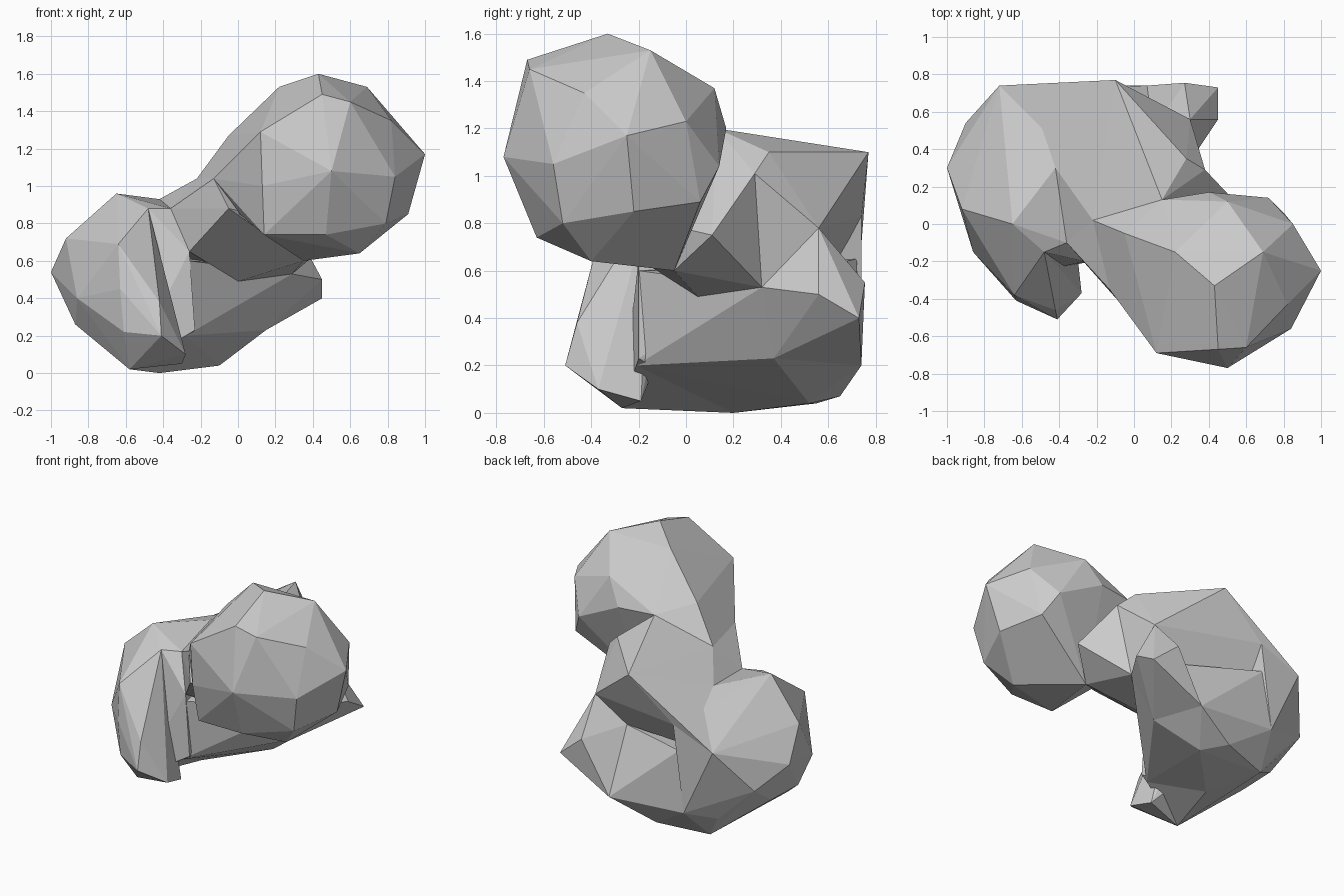
import bpy, bmesh

if "Cube" in bpy.data.objects:
    bpy.data.objects.remove(bpy.data.objects["Cube"])


def faceted(name, points):
    """Make a flat-faced solid wrapped around a few corner points."""
    bm = bmesh.new()
    for p in points:
        bm.verts.new(p)
    hull = bmesh.ops.convex_hull(bm, input=bm.verts[:])
    inner = [v for v in hull["geom_interior"] if isinstance(v, bmesh.types.BMVert)]
    bmesh.ops.delete(bm, geom=inner, context="VERTS")
    bmesh.ops.dissolve_limit(bm, angle_limit=0.06, verts=bm.verts[:], edges=bm.edges[:])
    bmesh.ops.recalc_face_normals(bm, faces=bm.faces[:])
    mesh = bpy.data.meshes.new(name)
    bm.to_mesh(mesh)
    bm.free()
    obj = bpy.data.objects.new(name, mesh)
    bpy.context.collection.objects.link(obj)
    return obj


# corners shared by neighbouring parts
saddle = (-.22, .02, 1.04)
shoulder = (.15, .13, 1.2)
throat = (-.26, -.2, .65)
under_neck = (0, .05, .49)
neck_side = (.38, .29, 1.01)
neck_front = (-.13, -.35, 1.04)
neck_low = (.29, .32, .53)
back_edge = (.3, .56, .78)
back_inner = (.1, .5, .6)
back_left = (-.42, .74, .83)
back_corner = (-.72, .74, .71)
valley = (-.42, .3, .93)
valley_front = (-.36, -.1, .88)
belly = (-.42, .2, 0)
belly_back = (-.57, .55, .04)
belly_side = (.15, .37, .23)
heel = (.07, .74, .2)
toe = (-.58, -.27, .02)
chin = (.35, -.05, .6)
lobe_front = (-.86, -.15, .4)
lobe_rim = (-.92, .08, .72)
lobe_top = (-.65, 0, .96)
lobe_brow = (-.48, -.15, .88)

# big rounded upper knob
faceted("upper_knob", [
    (.43, -.33, 1.6), (.22, -.15, 1.53), (.69, -.15, 1.53),
    (.45, -.67, 1.49), (.6, -.66, 1.45), (.82, -.43, 1.35),
    (1, -.25, 1.17), (.85, .0, 1.23), (.5, .12, 1.37), shoulder, saddle,
    (-.05, -.05, 1.27), neck_front, (.12, -.69, 1.29),
    (.13, -.68, 1.0), (.5, -.77, 1.08), (.84, -.56, 1.05),
    (.91, -.22, .85), (.14, -.63, .74), (.47, -.63, .74),
    (.79, -.52, .8), (.65, -.4, .64), chin,
    (.72, .14, 1.04), (.8, .06, .89), (.4, .17, 1.2)])

# neck joining the knob to the body
faceted("neck", [
    neck_front, throat, saddle, shoulder, chin, (-.05, -.45, .88),
    valley_front, neck_side, neck_low, under_neck, (.55, .11, .75)])

# sloping back
faceted("back", [
    saddle, shoulder, (-.1, .77, 1.1), (.28, .35, 1.1), neck_side, back_edge,
    back_left, back_corner, valley, valley_front, throat, under_neck,
    neck_low, back_inner])

# rounded lobe on the left
faceted("left_lobe", [
    (-1, .3, .54), (-.9, .54, .42), back_corner, lobe_rim, lobe_top, lobe_brow,
    valley, valley_front, back_left, lobe_front, (-.87, .02, .26),
    (-.86, .3, .26), (-.66, .6, .19), (-.5, .74, .24), toe, belly, belly_back,
    throat, (-.23, -.2, .23)])

# pointed claw at the front of the lobe
faceted("front_claw", [
    (-.64, -.38, .69), (-.63, -.41, .45), (-.61, -.41, .22), (-.41, -.51, .2),
    (-.28, -.37, .1), (-.42, -.46, .38), toe, lobe_front, lobe_rim, lobe_top,
    lobe_brow, (-.43, -.25, .55), (-.3, -.19, .05)])

# underside and rear wall
faceted("base", [
    belly, belly_back, (-.1, .52, .04), (-.23, .65, .07), (-.05, .16, .26),
    belly_side, under_neck, neck_low, heel, (-.5, .74, .24),
    (-.28, -.21, .2), (-.26, -.2, .6), back_inner, (-.45, .72, .65)])

# short tail pointing right at the rear
faceted("tail", [
    (.45, .56, .5), (.45, .73, .4), (.27, .755, .55), back_edge,
    (.29, .47, .4), belly_side, heel, back_inner, neck_low])
